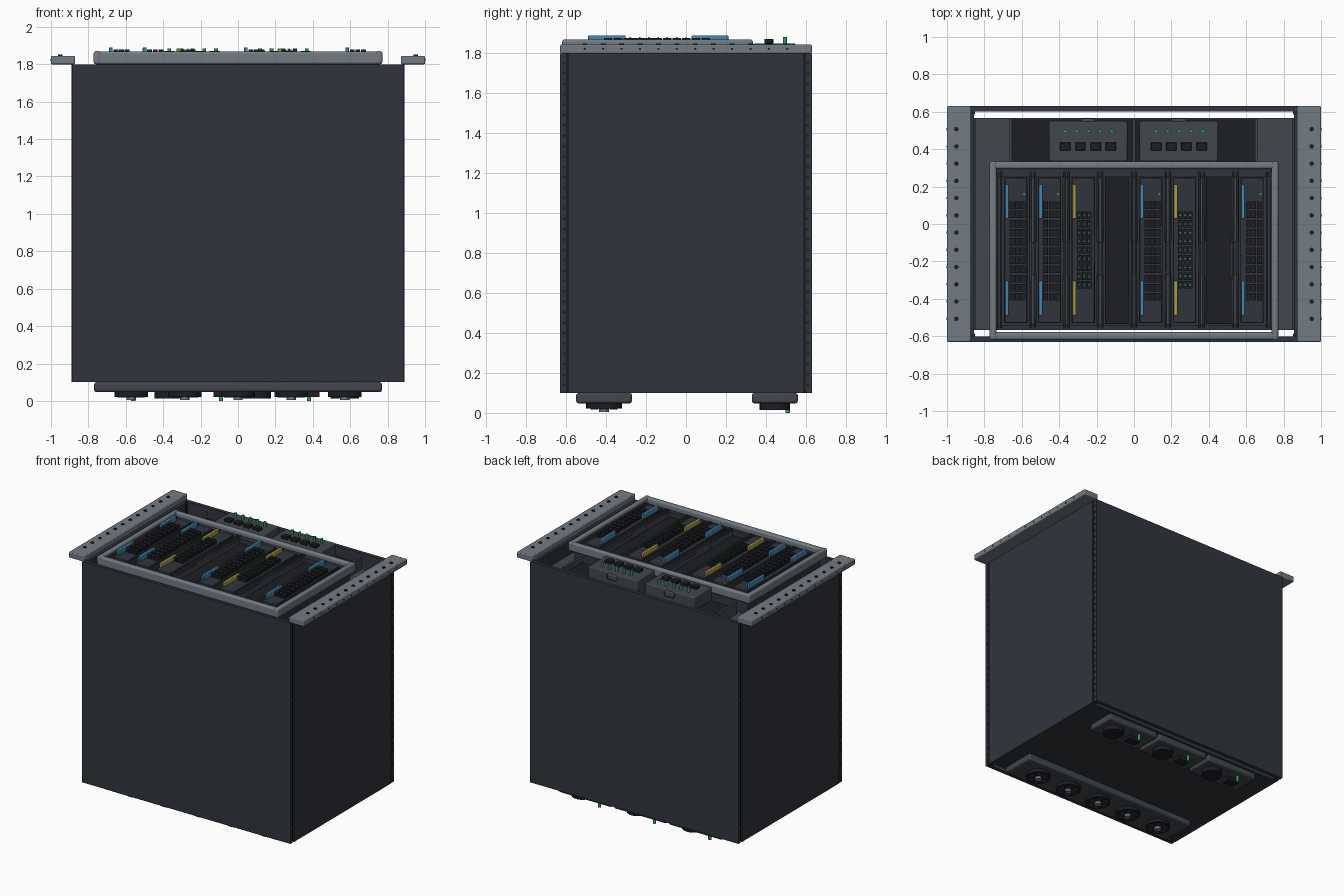
import bpy, bmesh, math
from mathutils import Matrix, Vector

if "Cube" in bpy.data.objects:
    bpy.data.objects.remove(bpy.data.objects["Cube"])


def mat(name, rgb):
    m = bpy.data.materials.new(name)
    m.diffuse_color = (*rgb, 1)
    m.use_nodes = True
    m.node_tree.nodes["Principled BSDF"].inputs["Base Color"].default_value = m.diffuse_color
    return m


SHELL = mat("shell_dark", (0.030, 0.035, 0.045))
DARK = mat("near_black", (0.012, 0.013, 0.016))
PLATE = mat("plate_grey", (0.055, 0.063, 0.075))
STEEL = mat("steel", (0.17, 0.20, 0.23))
BLUE = mat("handle_blue", (0.06, 0.24, 0.42))
YELLOW = mat("handle_yellow", (0.40, 0.33, 0.07))
GREEN = mat("lamp_green", (0.02, 0.35, 0.12))


class Part:
    """Collects boxes and cylinders into one mesh object."""

    def __init__(self, name, material, bevel=0.0, segments=1):
        self.name, self.material = name, material
        self.bevel, self.segments = bevel, segments
        self.bm = bmesh.new()

    def box(self, x0, x1, y0, y1, z0, z1):
        c = Vector(((x0 + x1) / 2, (y0 + y1) / 2, (z0 + z1) / 2))
        s = Matrix.Diagonal((abs(x1 - x0), abs(y1 - y0), abs(z1 - z0), 1))
        bmesh.ops.create_cube(self.bm, size=1, matrix=Matrix.Translation(c) @ s)
        return self

    def cyl(self, x, y, z0, z1, r, n=16, r2=None):
        bmesh.ops.create_cone(self.bm, cap_ends=True, segments=n, radius1=r,
                              radius2=r if r2 is None else r2, depth=z1 - z0,
                              matrix=Matrix.Translation((x, y, (z0 + z1) / 2)))
        return self

    def stud(self, x, y, z, r, axis):
        # small rivet head pointing along X or Y
        rot = Matrix.Rotation(math.pi / 2, 4, 'Y' if axis == 'X' else 'X')
        bmesh.ops.create_cone(self.bm, cap_ends=True, segments=8, radius1=r, radius2=r,
                              depth=0.006, matrix=Matrix.Translation((x, y, z)) @ rot)
        return self

    def done(self):
        me = bpy.data.meshes.new(self.name)
        self.bm.to_mesh(me)
        self.bm.free()
        ob = bpy.data.objects.new(self.name, me)
        bpy.context.collection.objects.link(ob)
        me.materials.append(self.material)
        if self.bevel:
            b = ob.modifiers.new("bevel", 'BEVEL')
            b.width, b.segments, b.limit_method = self.bevel, self.segments, 'ANGLE'
        bpy.ops.object.select_all(action='DESELECT')
        ob.select_set(True)
        bpy.context.view_layer.objects.active = ob
        bpy.ops.object.shade_smooth_by_angle(angle=math.radians(35))
        return ob


# chassis walls, corner rails and rivets
for s, side in ((-1, "left"), (1, "right")):
    Part(side + "_wall", SHELL).box(s * .855, s * .89, -.59, .59, .1, 1.8).done()
for s, side in ((-1, "front"), (1, "back")):
    Part(side + "_wall", SHELL).box(-.888, .888, s * .602, s * .63, .1, 1.8).done()
rails = Part("corner_rails", DARK, .004)
rivets = Part("corner_rivets", DARK)
for sx in (-1, 1):
    for sy in (-1, 1):
        rails.box(sx * .85, sx * .882, sy * .585, sy * .615, .1, 1.8)
        for i in range(32):
            rivets.stud(sx * .888, sy * .61, .14 + i * .052, .008, 'X')
rails.done()
rivets.done()
Part("bottom_plate", SHELL).box(-.855, .855, -.567, .567, .1, .13).done()
Part("inner_deck", PLATE).box(-.85, .85, -.567, .567, 1.66, 1.70).done()

# mounting ears with hole rows
for s, side in ((-1, "left"), (1, "right")):
    ear = Part(side + "_ear", STEEL, .006, 2)
    ear.box(s * .872, s * 1.0, -.63, .63, 1.80, 1.845).done()
    holes = Part(side + "_ear_holes", DARK)
    for i in range(12):
        holes.cyl(s * .95, -.507 + i * .0922, 1.84, 1.851, .012, 12)
        holes.stud(s * .999, -.507 + i * .0922, 1.845 - .022, .006, 'X')
    holes.done()

# module bay: rounded frame, tray and inner lips
frame = Part("bay_frame", STEEL, .012, 3)
for s in (-1, 1):
    frame.box(s * .735, s * .772, -.62, .335, 1.80, 1.87)
frame.box(-.765, .765, .295, .333, 1.80, 1.868)
frame.box(-.765, .765, -.618, -.578, 1.80, 1.868)
frame.done()
tray = Part("bay_tray", SHELL).box(-.74, .74, -.565, .30, 1.70, 1.79)
tray.box(-.735, .735, .25, .297, 1.79, 1.835)
tray.box(-.735, .735, -.567, -.54, 1.79, 1.835)
tray.done()

# slot dividers with latch bars
div = Part("slot_dividers", PLATE, .003)
latch = Part("divider_latches", PLATE, .004)
for i in range(9):
    x = -.722 + i * .1805
    for d in (-.011, .011):
        div.box(x + d - .005, x + d + .005, -.555, .28, 1.79, 1.848)
    if 0 < i < 8:
        latch.box(x - .02, x + .02, -.54, -.27, 1.79, 1.838)
        latch.box(x - .02, x + .02, -.10, .25, 1.79, 1.83)
div.done()
latch.done()

# blades: face plate, two pull handles, port grid and lamps
kinds = "bby-by-b"
for i, kind in enumerate(kinds):
    x = -.632 + i * .1805
    if kind == "-":
        Part(f"slot_blank_{i}", DARK).box(x - .065, x + .065, -.535, .25, 1.79, 1.80).done()
        continue
    blue = kind == "b"
    Part(f"blade_face_{i}", SHELL, .004).box(x - .062, x + .062, -.53, .25, 1.79, 1.85).done()
    top = 1.89 if blue else 1.885
    hand = Part(f"blade_handles_{i}", BLUE if blue else YELLOW, .004, 2)
    for y0, y1 in ((.028, .212), (-.49, -.303)):
        hand.box(x - .058, x - .038, y0, y1, 1.85, top)
    hand.done()
    grid = Part(f"blade_ports_{i}", DARK)
    lamps = Part(f"blade_lamps_{i}", GREEN)
    rows, y0, x0, dx = (11, -.41, x - .034, .030) if blue else (9, -.345, x - .034, .027)
    for r in range(rows):
        y = y0 + r * (.049 if blue else .0465)
        for c in range(3):
            gx = x0 + c * dx
            grid.box(gx, gx + dx - .004, y, y + .040, 1.85, 1.878)
            if not blue:
                lamps.box(gx + .007, gx + .014, y + .016, y + .023, 1.877, 1.883)
    if blue:
        lamps.cyl(x + .045, .16, 1.85, 1.858, .006, 8)
    grid.done()
    lamps.done()

# rear recess with its side fins
Part("rear_recess", DARK).box(-.66, .655, .335, .56, 1.70, 1.745).done()
fins = Part("rear_recess_fins", PLATE)
for x in (-.66, -.0, .655):
    fins.box(x - .008, x + .008, .335, .56, 1.70, 1.79)
fins.done()

# two management modules: plate, sockets and lamps
for x, side in ((-.245, "left"), (.24, "right")):
    m = Part(side + "_control_module", PLATE, .008, 2)
    m.box(x - .21, x + .21, .335, .55, 1.745, 1.85)
    m.box(x - .04, x + .04, .54, .565, 1.80, 1.845)
    m.done()
    k = Part(side + "_control_sockets", DARK, .003)
    for j in range(4):
        cx = x - .122 + j * .081
        k.box(cx - .028, cx + .028, .392, .437, 1.85, 1.872)
    k.done()
    g = Part(side + "_control_lamps", GREEN)
    for j in range(5):
        g.cyl(x - .123 + j * .0625, .495, 1.85, 1.883, .010, 12)
    g.done()

# underside: fan strip with five round fans
Part("fan_strip", PLATE, .012, 2).box(-.77, .77, -.55, -.27, .048, .1).done()
rings = Part("fan_rings", DARK)
blades = Part("fan_blades", SHELL)
hubs = Part("fan_hubs", STEEL)
for i in range(5):
    x = -.57 + i * .285
    rings.cyl(x, -.41, .022, .05, .09, 32)
    for a in range(6):
        t = a * math.pi / 3
        blades.cyl(x + .055 * math.cos(t), -.41 + .055 * math.sin(t), .018, .024, .02, 10)
    hubs.cyl(x, -.41, .004, .024, .025, 20)
rings.done()
blades.done()
hubs.done()

# underside: three power units with fan, inlet and lamp
for i in range(3):
    x = -.47 + i * .47
    Part(f"power_unit_{i}", PLATE, .012, 2).box(x - .225, x + .225, .33, .56, .048, .1).done()
    p = Part(f"power_fan_{i}", DARK).cyl(x + .10, .445, .014, .05, .076, 32)
    p.box(x - .13, x - .035, .40, .47, .02, .05)
    p.done()
    Part(f"power_lamp_{i}", GREEN).cyl(x - .09, .51, 0, .05, .011, 12).done()
